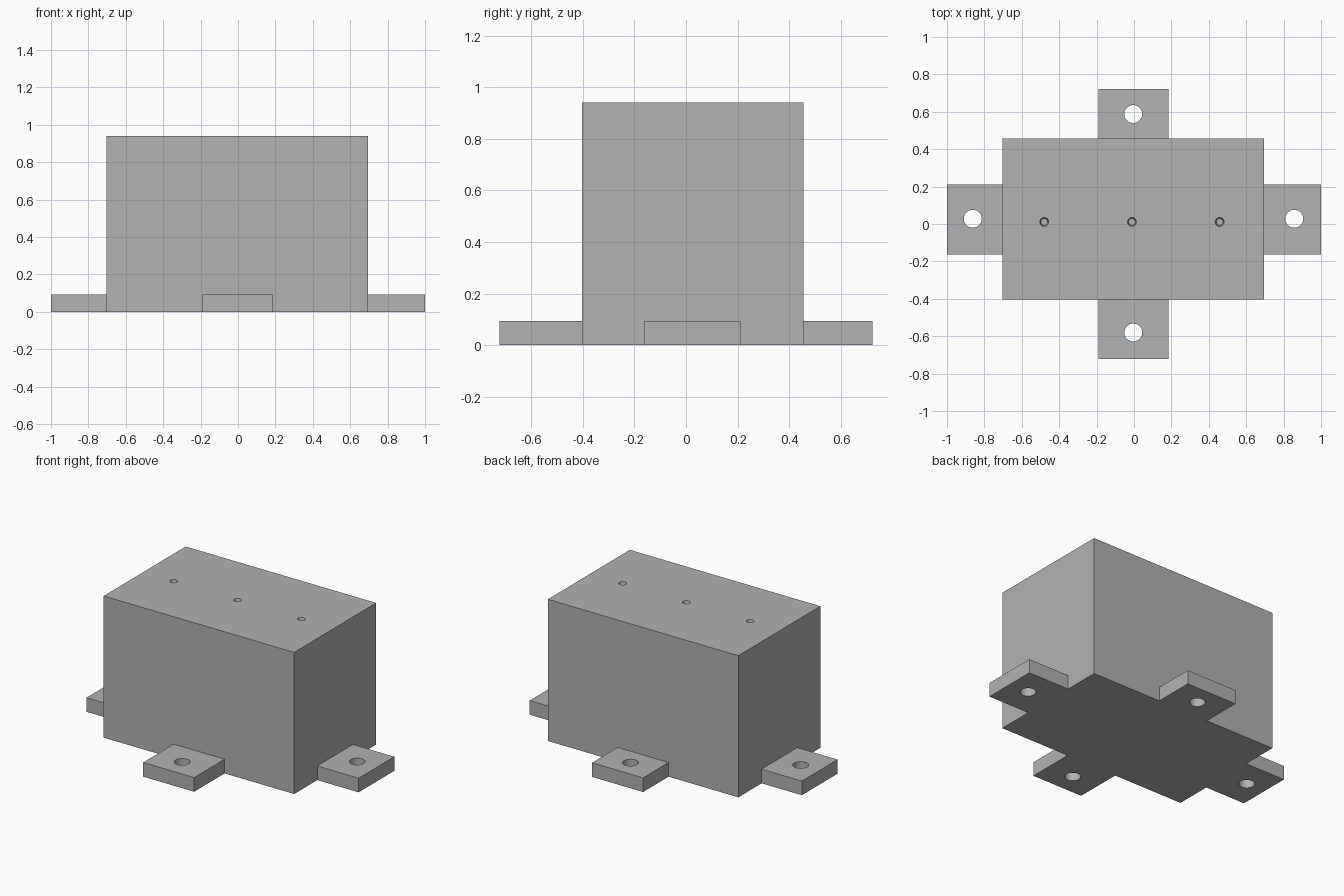
import bpy
import math

default = bpy.data.objects.get("Cube")
if default:
    bpy.data.objects.remove(default, do_unlink=True)

grey = bpy.data.materials.new("plain_grey")
grey.use_nodes = True
colour = (0.445, 0.445, 0.445, 1)
grey.diffuse_color = colour
grey.node_tree.nodes["Principled BSDF"].inputs["Base Color"].default_value = colour


def box(name, x0, x1, y0, y1, height):
    """Box standing on the floor between the given limits."""
    bpy.ops.mesh.primitive_cube_add(size=1)
    ob = bpy.context.object
    ob.name = name
    size = (x1 - x0, y1 - y0, height)
    centre = ((x0 + x1) / 2, (y0 + y1) / 2, height / 2)
    for v in ob.data.vertices:
        v.co = [c + s * p for c, s, p in zip(centre, size, v.co)]
    ob.data.materials.append(grey)
    return ob


def drill(ob, x, y, z0, z1, r_bottom, r_top):
    """Cut a round, optionally tapered, hole."""
    bpy.ops.mesh.primitive_cone_add(vertices=40, radius1=r_bottom, radius2=r_top,
                                    depth=z1 - z0, location=(x, y, (z0 + z1) / 2))
    cutter = bpy.context.object
    cutter.hide_render = True
    cutter.data.materials.append(grey)
    mod = ob.modifiers.new("hole", "BOOLEAN")
    mod.operation = "DIFFERENCE"
    mod.solver = "EXACT"
    mod.object = cutter
    select(ob)
    bpy.ops.object.modifier_apply(modifier=mod.name)
    bpy.data.objects.remove(cutter, do_unlink=True)


def select(ob):
    bpy.ops.object.select_all(action="DESELECT")
    ob.select_set(True)
    bpy.context.view_layer.objects.active = ob


LEFT, RIGHT, FRONT, BACK = 0.696, -0.704, -0.404, 0.456
HEIGHT, TAB_HEIGHT = 0.941, 0.094

# Main block with three small blind holes along the top
body = box("body", RIGHT, LEFT, FRONT, BACK, HEIGHT)
for x in (-0.48, -0.011, 0.458):
    drill(body, x, 0.011, HEIGHT - 0.03, HEIGHT + 0.001, 0.018, 0.024)

# Mounting tabs, each with one through hole
tabs = [
    ("front_tab", -0.191, 0.184, -0.723, FRONT, -0.004, -0.58),
    ("back_tab", -0.191, 0.184, BACK, 0.723, -0.004, 0.588),
    ("right_tab", -1, RIGHT, -0.162, 0.212, -0.862, 0.028),
    ("left_tab", LEFT, 1, -0.162, 0.212, 0.857, 0.028),
]
parts = [body]
for name, x0, x1, y0, y1, hx, hy in tabs:
    tab = box(name, x0, x1, y0, y1, TAB_HEIGHT)
    drill(tab, hx, hy, -0.1, TAB_HEIGHT + 0.1, 0.048, 0.048)
    parts.append(tab)

# Smooth hole walls, sharp box edges
for ob in parts:
    select(ob)
    bpy.ops.object.shade_smooth_by_angle(angle=math.radians(30))
